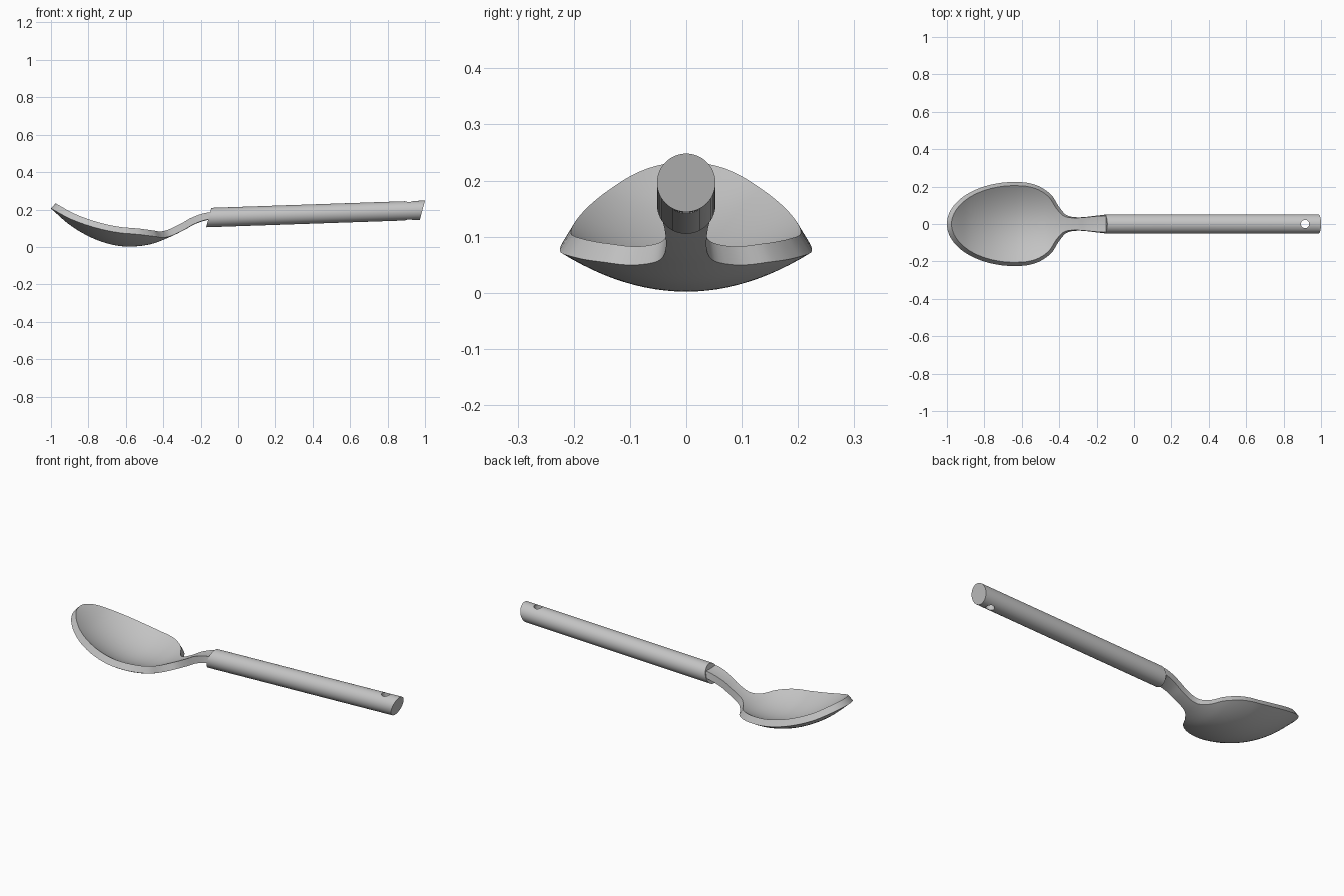
import bpy, bmesh
from math import sin, cos, pi, tau
from mathutils import Vector

cube = bpy.data.objects.get("Cube")
if cube:
    bpy.data.objects.remove(cube, do_unlink=True)

grey = bpy.data.materials.new("plain grey")
grey.use_nodes = True
grey.diffuse_color = (0.55, 0.55, 0.55, 1)
grey.node_tree.nodes["Principled BSDF"].inputs["Base Color"].default_value = grey.diffuse_color

THICK = 0.037      # wall of the bowl and neck
DISH = 1.4         # crosswise curvature of the bowl


def smooth_curve(points):
    """Return a function interpolating (x, value) points with cubic pieces."""
    last = len(points) - 1

    def slope(i):
        a, b = points[max(i - 1, 0)], points[min(i + 1, last)]
        return (b[1] - a[1]) / (b[0] - a[0])

    def value(x):
        i = 0
        while i < last - 1 and x > points[i + 1][0]:
            i += 1
        (x0, v0), (x1, v1) = points[i], points[i + 1]
        h = x1 - x0
        t = (x - x0) / h
        return ((2*t**3 - 3*t**2 + 1) * v0 + (t**3 - 2*t**2 + t) * h * slope(i)
                + (3*t**2 - 2*t**3) * v1 + (t**3 - t**2) * h * slope(i + 1))
    return value


def loft(name, rings):
    """Skin closed rings of points and cap both ends."""
    bm = bmesh.new()
    loops = [[bm.verts.new(p) for p in ring] for ring in rings]
    n = len(loops[0])
    for a, b in zip(loops, loops[1:]):
        for i in range(n):
            j = (i + 1) % n
            bm.faces.new((a[i], a[j], b[j], b[i]))
    bm.faces.new(loops[0])
    bm.faces.new(loops[-1])
    bmesh.ops.remove_doubles(bm, verts=bm.verts, dist=0.0001)
    bmesh.ops.recalc_face_normals(bm, faces=bm.faces)
    mesh = bpy.data.meshes.new(name)
    bm.to_mesh(mesh)
    bm.free()
    mesh.materials.append(grey)
    obj = bpy.data.objects.new(name, mesh)
    bpy.context.collection.objects.link(obj)
    return obj


def activate(obj):
    bpy.ops.object.select_all(action='DESELECT')
    obj.select_set(True)
    bpy.context.view_layer.objects.active = obj


# Bowl and neck: underside centre line, and half width behind the widest point
keel = smooth_curve([(-1, .205), (-.9, .118), (-.795, .055), (-.69, .016),
                     (-.59, .002), (-.47, .014), (-.365, .053), (-.285, .092),
                     (-.235, .12), (-.17, .142), (-.1, .148)])
half_width = smooth_curve([(-.635, .225), (-.57, .22), (-.505, .2), (-.44, .153),
                           (-.4, .09), (-.36, .047), (-.29, .036),
                           (-.16, .048), (-.1, .04)])

stations = []
for i in range(24):
    a = pi / 2 * i / 24
    stations.append((-.635 - .365 * cos(a), .225 * sin(a)))
for i in range(65):
    x = -.635 + .535 * i / 64
    stations.append((x, half_width(x)))

COLS = 24
rings = []
for x, w in stations:
    below, above = [], []
    tilt = (keel(x + .005) - keel(x - .005)) / .01
    for c in range(COLS + 1):
        y = w * (2 * c / COLS - 1)
        p = Vector((x, y, keel(x) + DISH * y * y))
        normal = Vector((-tilt, -2 * DISH * y, 1)).normalized()
        below.append(p)
        above.append(p + normal * THICK)
    rings.append(below + above[::-1])
bowl = loft("bowl_and_neck", rings)


# Handle: a round bar with slanted ends
def bar_ring(x, z, radius, slant=0, sides=64):
    return [(x + slant * radius * sin(tau * i / sides),
             radius * cos(tau * i / sides),
             z + radius * sin(tau * i / sides)) for i in range(sides)]


handle = loft("handle", [bar_ring(-.157, .157, .052, .27),
                         bar_ring(.986, .196, .052, .27)])

# Hanging hole near the end of the handle
bpy.ops.mesh.primitive_cylinder_add(vertices=32, radius=.022, depth=.4,
                                    location=(.915, 0, .194))
cutter = bpy.context.object
cutter.name = "hole_cutter"
cutter.hide_render = True
cutter.data.materials.append(grey)
activate(handle)
cut = handle.modifiers.new("hanging_hole", 'BOOLEAN')
cut.operation = 'DIFFERENCE'
cut.solver = 'EXACT'
cut.object = cutter
bpy.ops.object.modifier_apply(modifier=cut.name)
bpy.data.objects.remove(cutter, do_unlink=True)

for part in (bowl, handle):
    activate(part)
    bpy.ops.object.shade_smooth_by_angle(angle=pi / 5)
